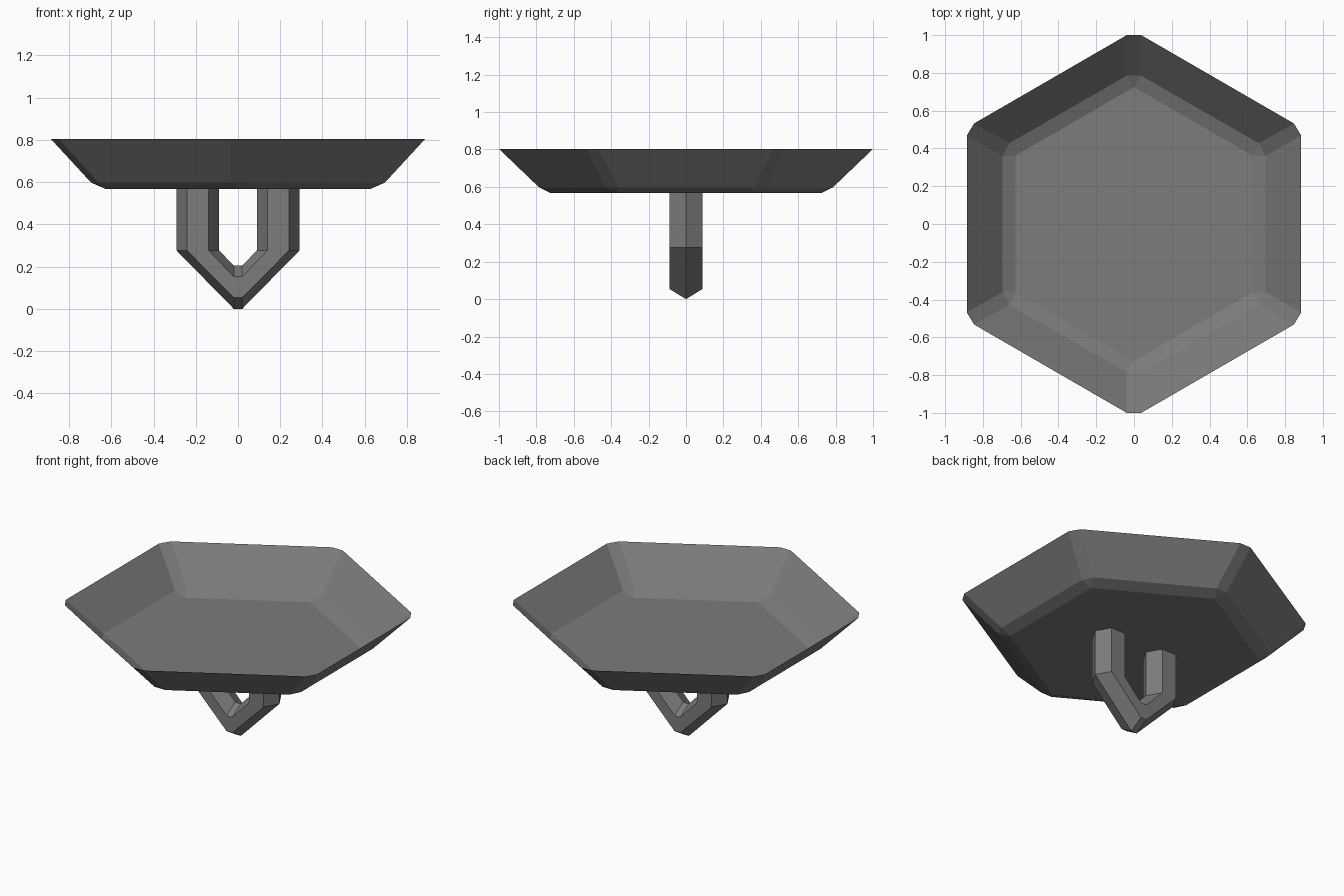
import bpy

if "Cube" in bpy.data.objects:
    bpy.data.objects.remove(bpy.data.objects["Cube"])

grey = bpy.data.materials.new("dark grey")
grey.diffuse_color = (0.2, 0.2, 0.2, 1)
grey.use_nodes = True
grey.node_tree.nodes["Principled BSDF"].inputs["Base Color"].default_value = grey.diffuse_color


def make(name, verts, faces):
    me = bpy.data.meshes.new(name)
    me.from_pydata(verts, [], faces)
    me.materials.append(grey)
    ob = bpy.data.objects.new(name, me)
    bpy.context.collection.objects.link(ob)
    return ob


def loft(rings, close=False):
    """Quads between successive rings of equal size."""
    n = len(rings[0])
    verts = [p for r in rings for p in r]
    m = len(rings) if close else len(rings) - 1
    faces = [(k * n + i, k * n + (i + 1) % n,
              (k + 1) * n + (i + 1) % n, (k + 1) * n + i)
             for k in range(m) for i in range(n)]
    return verts, faces


# open hexagonal bowl with clipped corners, single skin
def ring(flat_x, corner, tip, z):
    q = [(flat_x, corner[0]), (corner[1], corner[2]), (0.038, tip)]
    pts = q + [(-x, y) for x, y in reversed(q)]
    pts += [(-x, -y) for x, y in pts]
    return [(x, y, z) for x, y in pts]


verts, faces = loft([ring(0.885, (0.468, 0.847, 0.532), 1.0, 0.803),
                     ring(0.695, (0.36, 0.66, 0.428), 0.785, 0.597)])
# floor hexagon; each corner serves two ring vertices
b = len(verts)
verts += [(0.628, 0.362, 0.568), (0, 0.725, 0.568), (-0.628, 0.362, 0.568),
          (-0.628, -0.362, 0.568), (0, -0.725, 0.568), (0.628, -0.362, 0.568)]
for i in range(6):
    v = 12 + 2 * i
    nxt = 12 + (2 * i + 2) % 12
    faces.append((v, v + 1, b + i))
    faces.append((v + 1, nxt, b + (i + 1) % 6, b + i))
faces.append(tuple(range(b, b + 6)))
make("bowl", verts, faces)


# hexagonal V-shaped loop below the bowl
W = 0.087
def leg_section(side, z):
    return [(side * x, y, z) for x, y in
            [(0.292, 0), (0.242, W), (0.14, W), (0.09, 0), (0.14, -W), (0.242, -W)]]


def tip_section(x):
    return [(x, y, z) for y, z in
            [(0, 0), (W, 0.053), (W, 0.152), (0, 0.205), (-W, 0.152), (-W, 0.053)]]


verts, faces = loft([leg_section(-1, 0.567), leg_section(-1, 0.277), tip_section(-0.02),
                     tip_section(0.02), leg_section(1, 0.277), leg_section(1, 0.567)])
make("lower_loop", verts, faces)

# consistent outward normals
import bmesh
for ob in bpy.data.objects:
    bm = bmesh.new()
    bm.from_mesh(ob.data)
    bmesh.ops.recalc_face_normals(bm, faces=bm.faces)
    bm.to_mesh(ob.data)
    bm.free()
